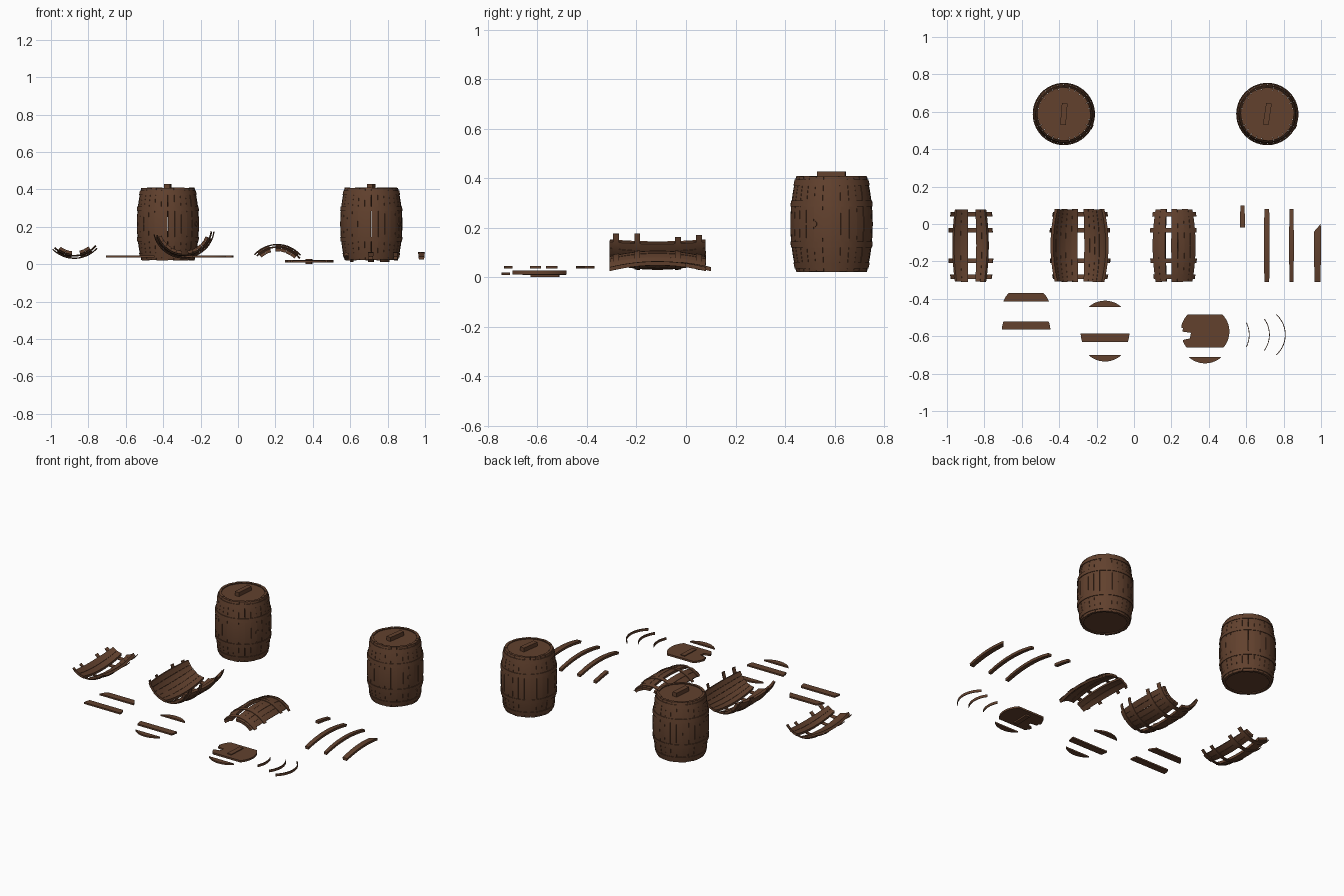
import bpy, bmesh, math, random
from mathutils import Matrix

if "Cube" in bpy.data.objects:
    bpy.data.objects.remove(bpy.data.objects["Cube"])

random.seed(4)
HALF = 0.195          # half length of a barrel
HOOPS = (0.168, 0.082, -0.082, -0.168)
PITCH = 2 * math.pi / 28
STAVE_T, HEAD_R = 0.016, 0.13

wood = bpy.data.materials.new("brown_wood")
wood.diffuse_color = (0.122, 0.053, 0.027, 1)
wood.use_nodes = True
wood.node_tree.nodes["Principled BSDF"].inputs["Base Color"].default_value = wood.diffuse_color


def bulge(t):
    return 0.166 - 0.024 * (t / HALF) ** 2


def finish(bm, name):
    bmesh.ops.recalc_face_normals(bm, faces=bm.faces)
    me = bpy.data.meshes.new(name)
    bm.to_mesh(me)
    bm.free()
    me.materials.append(wood)
    ob = bpy.data.objects.new(name, me)
    bpy.context.collection.objects.link(ob)
    bpy.ops.object.select_all(action='DESELECT')
    ob.select_set(True)
    bpy.context.view_layer.objects.active = ob
    bpy.ops.object.shade_smooth_by_angle(angle=math.radians(30))
    return ob


def shell(bm, place, a0, a1, t0, t1, off, thick, na, nt, slant=0.0, radius=bulge):
    """Curved slab between two angles and two axial positions."""
    g = {}
    for k in range(2):
        for i in range(na + 1):
            a = a0 + (a1 - a0) * i / na
            end = t1 + slant * i / na
            for j in range(nt + 1):
                t = t0 + (end - t0) * j / nt
                g[k, i, j] = bm.verts.new(place(a, radius(t) + off - k * thick, t))
    for i in range(na):
        for j in range(nt):
            for k in range(2):
                bm.faces.new((g[k, i, j], g[k, i + 1, j], g[k, i + 1, j + 1], g[k, i, j + 1]))
        for j in (0, nt):
            bm.faces.new((g[0, i, j], g[0, i + 1, j], g[1, i + 1, j], g[1, i, j]))
    for j in range(nt):
        for i in (0, na):
            bm.faces.new((g[0, i, j], g[0, i, j + 1], g[1, i, j + 1], g[1, i, j]))


def stave_run(bm, place, a0, a1):
    """Neighbouring staves with slightly uneven ends and faces."""
    n = max(1, round((a1 - a0) / PITCH))
    w = (a1 - a0) / n
    for i in range(n):
        a = a0 + i * w
        shell(bm, place, a + 0.004, a + w - 0.004, -HALF + random.uniform(0, 0.003),
              HALF - random.uniform(0, 0.003), random.uniform(-0.0012, 0.0008),
              STAVE_T, 2, 12)


def prism(name, pts, z0, z1):
    bm = bmesh.new()
    f = bm.faces.new([bm.verts.new((x, y, z0)) for x, y in pts])
    r = bmesh.ops.extrude_face_region(bm, geom=[f])
    for v in r["geom"]:
        if isinstance(v, bmesh.types.BMVert):
            v.co.z = z1
    return finish(bm, name)


def head_strip(name, cx, cy, y0, y1, z0, z1, notch=()):
    """Slice of a round barrel head between local heights y0 and y1."""
    n = 20
    right, left = [], []
    for i in range(n + 1):
        a = math.asin(y0 / HEAD_R)
        a += (math.asin(y1 / HEAD_R) - a) * i / n
        x, y = HEAD_R * math.cos(a), HEAD_R * math.sin(a)
        right.append((cx + x, cy + y))
        if x > 1e-4 and not (notch and notch[0][1] > cy + y > notch[-1][1]):
            left.append((cx - x, cy + y))
    left.reverse()
    if notch:
        cut = sum(1 for p in left if p[1] >= notch[0][1])
        left[cut:cut] = notch
    return prism(name, right + left, z0, z1)


def handle(name, cx, cy, z0, z1, turn=0.0):
    bm = bmesh.new()
    m = (Matrix.Translation((cx, cy, (z0 + z1) / 2)) @ Matrix.Rotation(turn, 4, 'Z')
         @ Matrix.Diagonal((0.03, 0.115, z1 - z0, 1)))
    bmesh.ops.create_cube(bm, size=1, matrix=m)
    return finish(bm, name)


# Whole barrels
def barrel(name, cx, cy, turn):
    cz = 0.02 + HALF

    def place(a, r, t):
        return (cx + r * math.cos(a), cy + r * math.sin(a), cz + t)
    bm = bmesh.new()
    stave_run(bm, place, 0, 2 * math.pi)
    finish(bm, name + "_staves")
    bm = bmesh.new()
    for t in HOOPS:
        shell(bm, place, 0, 2 * math.pi, t - 0.012, t + 0.012, 0.0035, 0.004, 56, 1)
    finish(bm, name + "_hoops")
    for part, z in (("lid", cz + HALF - 0.02), ("bottom", cz - HALF + 0.008)):
        bm = bmesh.new()
        bmesh.ops.create_cone(bm, cap_ends=True, segments=48, radius1=HEAD_R, radius2=HEAD_R,
                              depth=0.012, matrix=Matrix.Translation((cx, cy, z + 0.006)))
        finish(bm, name + "_" + part)
    handle(name + "_lid_handle", cx, cy, cz + HALF - 0.01, 0.428, turn)
    # bung plug in the side
    bm = bmesh.new()
    m = (Matrix.Translation((cx, cy, 0.215)) @ Matrix.Rotation(math.radians(-25), 4, 'Z')
         @ Matrix.Translation((0.163, 0, 0)) @ Matrix.Rotation(math.pi / 2, 4, 'Y'))
    bmesh.ops.create_cone(bm, cap_ends=True, segments=16, radius1=0.014, radius2=0.012,
                          depth=0.012, matrix=m)
    finish(bm, name + "_bung")


barrel("left_barrel", -0.375, 0.588, -0.08)
barrel("right_barrel", 0.713, 0.588, -0.15)


# Broken wall sections lying on their side (side -1 is cupped, +1 is arched)
def wall_section(name, cx, cz, side, runs, hoop0, hoop1):
    def place(a, r, t):
        return (cx + r * math.sin(a), -0.115 + t, cz + side * r * math.cos(a))
    bm = bmesh.new()
    for a0, a1 in runs:
        stave_run(bm, place, math.radians(a0), math.radians(a1))
    finish(bm, name + "_staves")
    bm = bmesh.new()
    for t in HOOPS:
        a0 = math.radians(hoop0 + random.uniform(0, 6))
        a1 = math.radians(hoop1 - random.uniform(0, 6))
        shell(bm, place, a0, a1, t - 0.012, t + 0.012, 0.0035, 0.004, 24, 1)
    finish(bm, name + "_hoops")


wall_section("small_wall", -0.875, 0.195, -1, ((-36, -5), (12, 37)), -50, 51)
wall_section("large_wall", -0.29, 0.197, -1, ((-70, -4), (9, 68)), -79, 83)
wall_section("arched_wall", 0.21, -0.058, 1, ((-42, -15), (-4, 46)), -50, 54)

# Loose staves: x, y shift, axial start and end, half angle, slanted break
for i, (x, dy, t0, t1, h, s) in enumerate((
        (0.58, 0.02, 0.075, HALF, 0.08, 0.0),
        (0.71, 0.0, -HALF, HALF, 0.09, 0.0),
        (0.842, 0.0, -HALF, HALF, 0.075, 0.0),
        (0.981, 0.0, -HALF, 0.075, 0.11, 0.04))):
    def place(a, r, t, x=x, dy=dy):
        return (x + r * math.sin(a), -0.115 + dy + t, 0.065 - 0.166 + r * math.cos(a))
    bm = bmesh.new()
    shell(bm, place, -h, h, t0, t1, 0, STAVE_T, 2, 12, s)
    finish(bm, "loose_stave_%d" % (i + 1))

# Loose head planks
for i, (x, cy, y0, y1, z) in enumerate((
        (-0.577, -0.460, 0.045, 0.09, 0.036),
        (-0.577, -0.570, 0.005, 0.05, 0.036),
        (-0.155, -0.540, 0.095, 0.13, 0.036),
        (-0.155, -0.585, -0.045, 0.0, 0.036),
        (-0.155, -0.605, -0.13, -0.095, 0.036),
        (0.380, -0.615, -0.13, -0.095, 0.01))):
    head_strip("head_plank_%d" % (i + 1), x, cy, y0, y1, z, z + 0.01)

# Broken head with a splintered left edge and its handle
head_strip("broken_head", 0.38, -0.575, -0.085, 0.09, 0.01, 0.022,
           [(0.262, -0.558), (0.258, -0.575), (0.305, -0.582), (0.298, -0.612), (0.262, -0.62)])
handle("broken_head_handle", 0.38, -0.57, 0.0, 0.027, -0.05)

# Loose hoop arcs
for i, (x, half) in enumerate(((0.618, 0.46), (0.726, 0.63), (0.811, 0.85))):
    def place(a, r, t, x=x):
        return (x - 0.146 + r * math.cos(a), -0.592 + r * math.sin(a), t)
    bm = bmesh.new()
    shell(bm, place, -half, half, 0.012, 0.028, 0, 0.004, 20, 1, radius=lambda t: 0.146)
    finish(bm, "loose_hoop_%d" % (i + 1))
